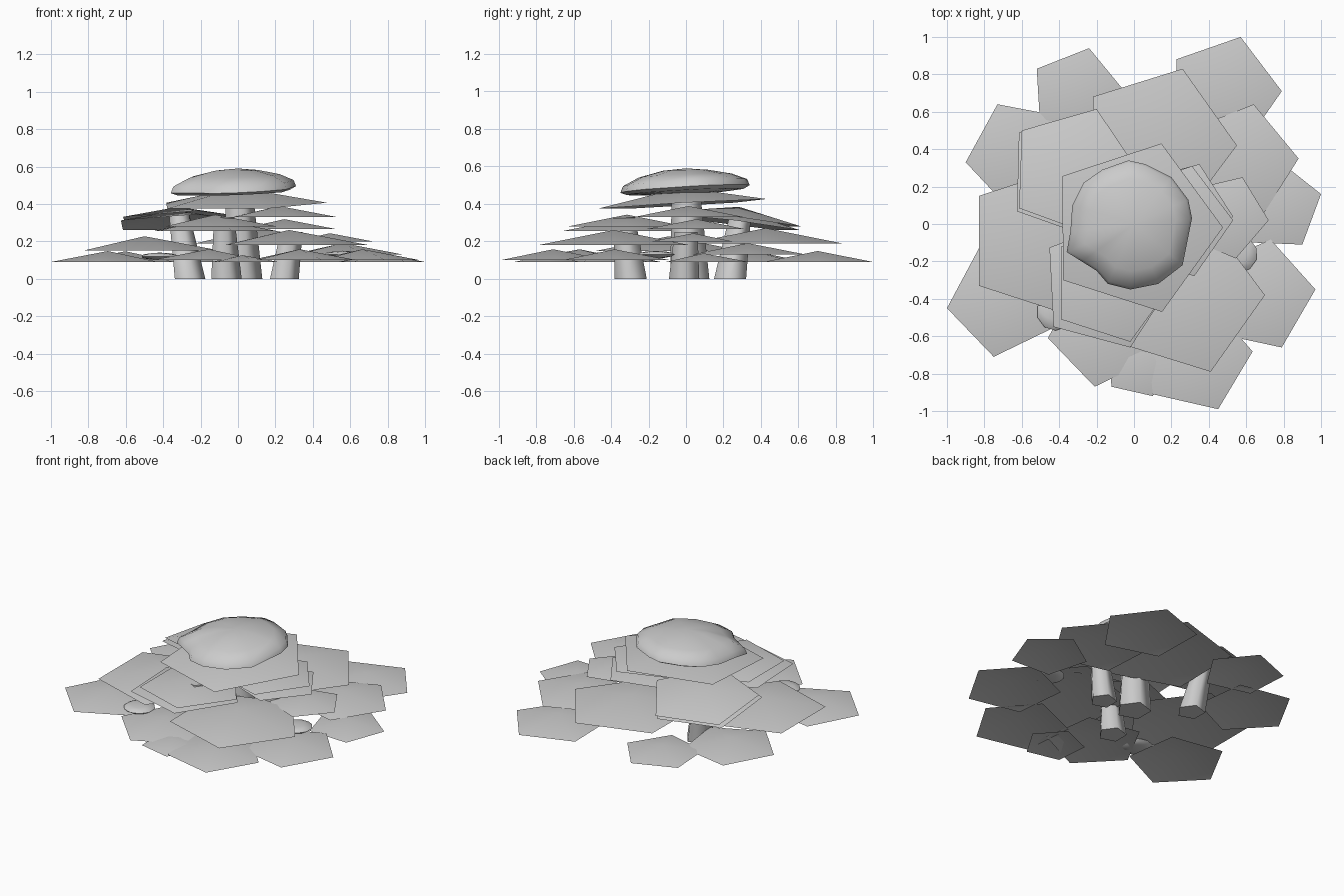
import bpy, bmesh, math
from mathutils import Vector

cube = bpy.data.objects.get("Cube")
if cube:
    bpy.data.objects.remove(cube, do_unlink=True)

grey = bpy.data.materials.new("plain grey")
grey.use_nodes = True
COLOUR = (0.6, 0.6, 0.6, 1)
grey.diffuse_color = COLOUR
grey.node_tree.nodes["Principled BSDF"].inputs["Base Color"].default_value = COLOUR


def finish(name, bm):
    mesh = bpy.data.meshes.new(name)
    bm.to_mesh(mesh)
    bm.free()
    mesh.materials.append(grey)
    obj = bpy.data.objects.new(name, mesh)
    bpy.context.collection.objects.link(obj)
    for o in bpy.context.selected_objects:
        o.select_set(False)
    obj.select_set(True)
    bpy.context.view_layer.objects.active = obj
    bpy.ops.object.shade_smooth_by_angle(angle=math.radians(75))


def leaf(name, a, b, z, slope=0.0):
    """Shallow five-sided pyramid sheet; its outer rim edge runs from a to b at height z."""
    a, b = Vector(a), Vector(b)
    edge = b - a
    inward = Vector((-edge.y, edge.x)).normalized()
    radius = edge.length / (2 * math.sin(math.pi / 5))
    centre = (a + b) / 2 + inward * radius * math.cos(math.pi / 5)
    start = math.atan2(a.y - centre.y, a.x - centre.x)
    bm = bmesh.new()

    def point(p, rise):
        return bm.verts.new((p.x, p.y, z + rise + slope * (p - a).dot(inward)))

    apex = point(centre, 0.19 * radius)
    ring = []
    for i in range(5):
        t = start + i * math.tau / 5
        ring.append(point(centre + radius * Vector((math.cos(t), math.sin(t))), 0))
    for i in range(5):
        bm.faces.new((ring[i], ring[(i + 1) % 5], apex))
    finish(name, bm)


def stem(name, base, top, r0, r1, sides=5):
    bm = bmesh.new()
    rings = []
    for p, r in ((base, r0), (top, r1)):
        rings.append([bm.verts.new((p[0] + r * math.cos(i * math.tau / sides),
                                    p[1] + r * math.sin(i * math.tau / sides), p[2]))
                      for i in range(sides)])
    for i in range(sides):
        j = (i + 1) % sides
        bm.faces.new((rings[0][i], rings[0][j], rings[1][j], rings[1][i]))
    bm.faces.new(rings[0][::-1])
    bm.faces.new(rings[1])
    finish(name, bm)


# Stems and trunk
stem("trunk", (0.02, 0.02, 0), (0, 0, 0.46), 0.11, 0.08)
stem("back_stem", (-0.265, 0.235, 0), (-0.32, 0.29, 0.34), 0.09, 0.06)
stem("left_stem", (0.24, -0.01, 0), (0.28, 0.0, 0.25), 0.085, 0.065)
stem("front_stem", (-0.07, -0.295, 0), (-0.08, -0.33, 0.33), 0.09, 0.06)

# Bottom tier of leaves, counterclockwise outer edges
LOW = [
    ((-1.0, -0.45), (-0.75, -0.71), 0.09),
    ((0.79, 0.71), (0.57, 1.0), 0.09),
    ((-0.24, 0.94), (-0.52, 0.83), 0.09),
    ((-0.73, 0.64), (-0.9, 0.33), 0.09),
    ((0.88, 0.35), (0.64, 0.64), 0.13),
    ((0.9, -0.11), (1.0, 0.16), 0.09),
    ((0.79, -0.66), (0.97, -0.35), 0.10),
    ((0.1, -0.91), (0.45, -0.99), 0.10),
    ((-0.12, -0.87), (0.1, -0.92), 0.09),
    ((-0.46, -0.61), (-0.21, -0.87), 0.10),
]
# Middle tier
MID = [
    ((-0.83, 0.15), (-0.83, -0.33), 0.15),
    ((0.55, 0.42), (0.26, 0.83), 0.19),
    ((0.41, -0.79), (0.7, -0.38), 0.18),
    ((0.72, 0.02), (0.58, 0.25), 0.20),
]
# Upper tier
HIGH = [
    ((-0.2, 0.615), (-0.6, 0.5), 0.28, 0.13),
    ((-0.21, 0.61), (-0.615, 0.49), 0.26, 0.13),
    ((-0.39, -0.51), (-0.02, -0.63), 0.28),
    ((-0.43, -0.55), (-0.02, -0.66), 0.255),
    ((0.53, 0.02), (0.31, 0.31), 0.33),
    ((0.53, 0.04), (0.35, 0.32), 0.265),
]
for tier, rows in (("low", LOW), ("middle", MID), ("upper", HIGH)):
    for n, row in enumerate(rows, 1):
        leaf(f"{tier}_leaf_{n}", *row)
leaf("top_leaf", (-0.38, -0.3), (0.15, -0.47), 0.375, 0.06)

# Small flat lumps between the leaves
for n, (x, y, z) in enumerate(((0.56, -0.16, 0.13), (-0.42, -0.47, 0.12)), 1):
    bm = bmesh.new()
    bmesh.ops.create_icosphere(bm, subdivisions=2, radius=0.1)
    for v in bm.verts:
        v.co = Vector((v.co.x + x, v.co.y + y, v.co.z * 0.2 + z))
    finish(f"lump_{n}", bm)

# Cap: one outline lofted through scaled rings, tilted up towards the back left
OUTLINE = [(0.31, 0.03), (0.29, 0.13), (0.2, 0.25), (0.06, 0.32), (-0.03, 0.34),
           (-0.17, 0.29), (-0.27, 0.22), (-0.33, 0.1), (-0.34, -0.04), (-0.36, -0.15),
           (-0.28, -0.2), (-0.2, -0.25), (-0.14, -0.32), (-0.02, -0.35), (0.13, -0.32),
           (0.26, -0.22)]
RINGS = [(0.5, 0.457), (0.9, 0.465), (1.0, 0.481), (0.96, 0.515), (0.72, 0.552), (0.35, 0.58)]
bm = bmesh.new()
rings = [[bm.verts.new((x * s, y * s, z + s * s * (0.06 * y + 0.04 * x))) for x, y in OUTLINE]
         for s, z in RINGS]
count = len(OUTLINE)
for lower, upper in zip(rings, rings[1:]):
    for i in range(count):
        j = (i + 1) % count
        bm.faces.new((lower[i], lower[j], upper[j], upper[i]))
for ring, z in ((rings[0][::-1], 0.455), (rings[-1], 0.59)):
    tip = bm.verts.new((0, 0, z))
    for i in range(count):
        bm.faces.new((ring[i], ring[(i + 1) % count], tip))
finish("cap", bm)
